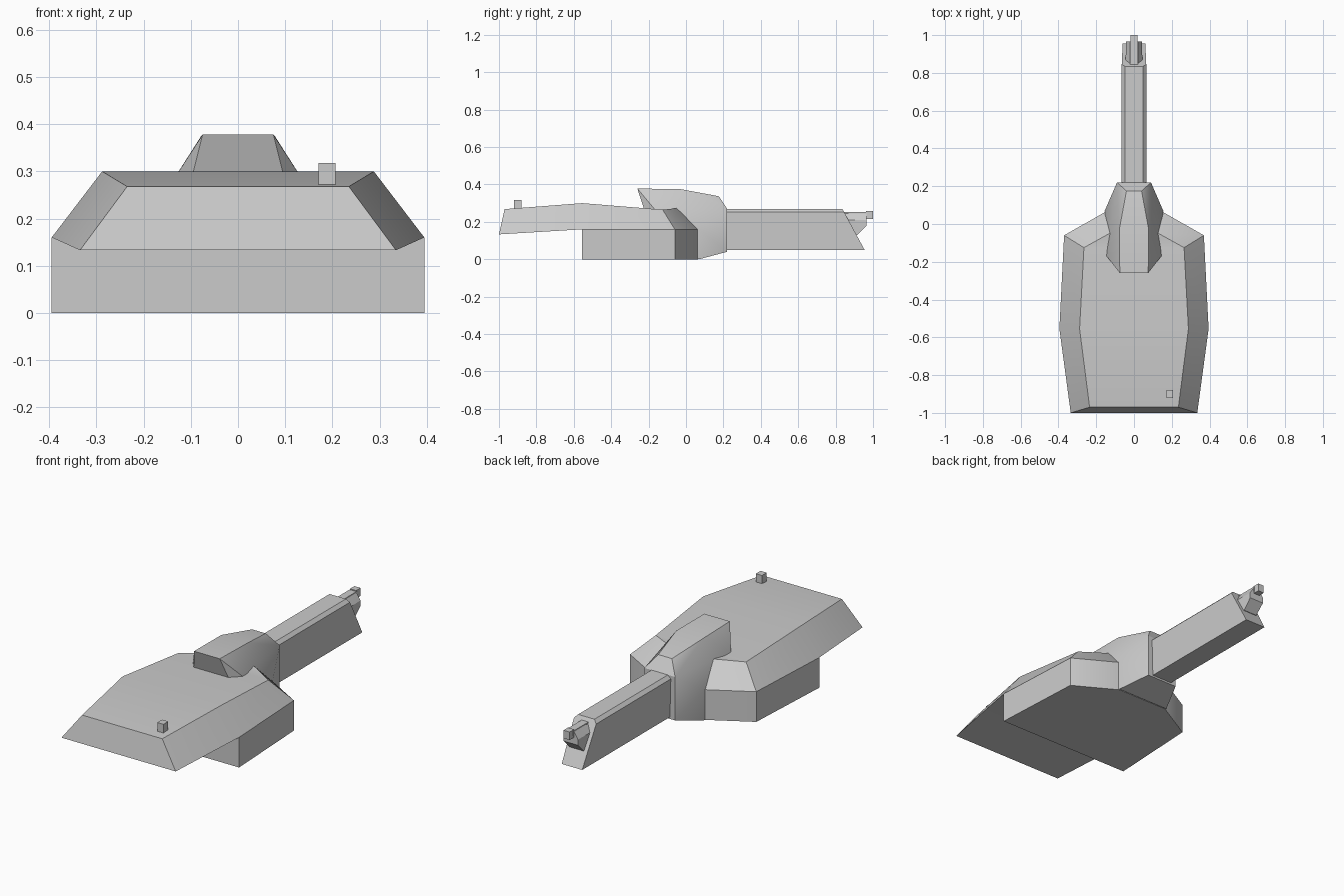
import bpy, bmesh, math

old = bpy.data.objects.get("Cube")
if old:
    bpy.data.objects.remove(old, do_unlink=True)

# Single armour colour
armour = bpy.data.materials.new("armour_grey")
armour.use_nodes = True
armour.diffuse_color = (0.6, 0.6, 0.6, 1)
armour.node_tree.nodes["Principled BSDF"].inputs["Base Color"].default_value = (0.6, 0.6, 0.6, 1)


def finish(name, bm):
    bmesh.ops.recalc_face_normals(bm, faces=bm.faces)
    mesh = bpy.data.meshes.new(name)
    bm.to_mesh(mesh)
    bm.free()
    mesh.materials.append(armour)
    obj = bpy.data.objects.new(name, mesh)
    bpy.context.collection.objects.link(obj)
    bpy.ops.object.select_all(action='DESELECT')
    obj.select_set(True)
    bpy.context.view_layer.objects.active = obj
    bpy.ops.object.shade_smooth_by_angle(angle=math.radians(30))
    return obj


def plate_loft(name, lower, upper):
    """Join two mirrored outlines, each given as its +x half from end to end."""
    bm = bmesh.new()
    rows = [[[bm.verts.new((s * x, y, z)) for x, y, z in half] for s in (1, -1)]
            for half in (lower, upper)]
    for right, left in rows:
        for i in range(len(right) - 1):
            bm.faces.new((right[i], right[i + 1], left[i + 1], left[i]))
    rings = [right + left[::-1] for right, left in rows]
    n = len(rings[0])
    for i in range(n):
        j = (i + 1) % n
        bm.faces.new((rings[0][i], rings[0][j], rings[1][j], rings[1][i]))
    return finish(name, bm)


def mirrored_hull(name, half):
    """Convex faceted solid from its +x half points."""
    bm = bmesh.new()
    for x, y, z in half:
        for s in (1, -1):
            bm.verts.new((s * x, y, z))
    bmesh.ops.convex_hull(bm, input=bm.verts)
    bmesh.ops.delete(bm, geom=[v for v in bm.verts if not v.link_faces], context='VERTS')
    bmesh.ops.dissolve_limit(bm, angle_limit=math.radians(1), verts=bm.verts, edges=bm.edges)
    return finish(name, bm)


def box(name, low, high):
    bm = bmesh.new()
    bmesh.ops.create_cube(bm, size=1)
    for v in bm.verts:
        v.co = [a + (b - a) * (c + 0.5) for a, b, c in zip(low, high, v.co)]
    return finish(name, bm)


# Sloped upper shell and the straight base under it
rim = [(.335, -1, .133), (.395, -.555, .16), (.37, -.06, .16), (.15, .065, .16)]
roof = [(.235, -.97, .268), (.288, -.555, .30), (.265, -.125, .265), (.13, -.05, .273)]
plate_loft("upper_shell", rim, roof)
plate_loft("turret_base", [(x, y, 0) for x, y, z in rim[1:]], rim[1:])

# Gun housing with an overhanging tail
mirrored_hull("gun_housing", [
    (.075, -.26, .378), (.145, -.17, .27), (.145, -.17, .1),
    (.078, -.03, .375), (.155, .07, .16), (.155, .07, 0),
    (.04, .175, .337), (.09, .22, .27), (.09, .22, .04)])

# Barrel shroud with chamfered top and raked muzzle end
mirrored_hull("barrel_shroud", [
    (x, y, z) for x, z, end in ((.048, .27, .835), (.065, .253, .845), (.06, .05, .955))
    for y in (.15, end)])

# Muzzle cradle, rod and tip
mirrored_hull("muzzle_cradle", [
    (.02, .84, .245), (.02, .965, .245), (.045, .84, .21), (.042, .965, .21),
    (.042, .965, .18), (.04, .915, .13), (.04, .84, .13)])
box("muzzle_rod", (-.02, .82, .225), (.02, .97, .252))
box("muzzle_tip", (-.018, .963, .215), (.018, 1, .257))

# Small roof sensor
box("roof_sensor", (.171, -.92, .26), (.207, -.88, .318))
